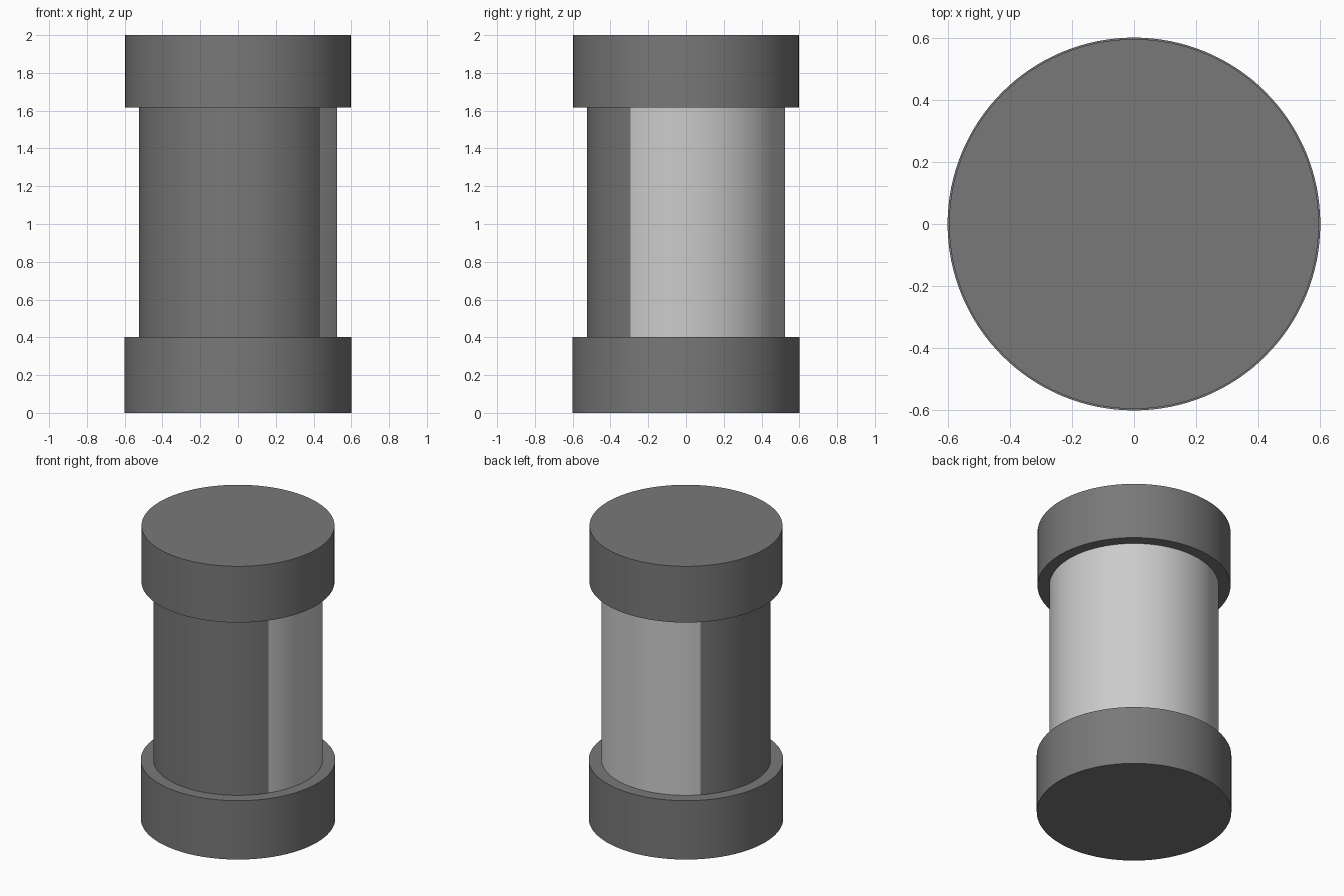
import bpy, bmesh
from math import radians, cos, sin

if "Cube" in bpy.data.objects:
    bpy.data.objects.remove(bpy.data.objects["Cube"])


def material(name, grey):
    m = bpy.data.materials.new(name)
    m.diffuse_color = (grey, grey, grey, 1)
    m.use_nodes = True
    m.node_tree.nodes["Principled BSDF"].inputs["Base Color"].default_value = m.diffuse_color
    return m


def finish(name, bm, mat):
    bmesh.ops.recalc_face_normals(bm, faces=bm.faces)
    mesh = bpy.data.meshes.new(name)
    bm.to_mesh(mesh)
    bm.free()
    ob = bpy.data.objects.new(name, mesh)
    bpy.context.collection.objects.link(ob)
    mesh.materials.append(mat)
    bpy.ops.object.select_all(action='DESELECT')
    ob.select_set(True)
    bpy.context.view_layer.objects.active = ob
    bpy.ops.object.shade_smooth_by_angle(angle=radians(30))
    return ob


def cap(name, radius, z0, z1, mat):
    bm = bmesh.new()
    bmesh.ops.create_cone(bm, cap_ends=True, segments=128, radius1=radius,
                          radius2=radius, depth=z1 - z0)
    bmesh.ops.translate(bm, verts=bm.verts, vec=(0, 0, (z0 + z1) / 2))
    return finish(name, bm, mat)


def wall(name, radius, z0, z1, start, end, mat):
    bm = bmesh.new()
    steps = 64
    previous = None
    for i in range(steps + 1):
        a = radians(start + (end - start) * i / steps)
        pair = [bm.verts.new((radius * cos(a), radius * sin(a), z)) for z in (z0, z1)]
        if previous:
            bm.faces.new((previous[0], pair[0], pair[1], previous[1]))
        previous = pair
    # keep the open wall facing outwards
    ob = finish(name, bm, mat)
    p = ob.data.polygons[0]
    if p.normal.x * p.center.x + p.normal.y * p.center.y < 0:
        ob.data.flip_normals()
    return ob


dark = material("dark_grey", 0.19)
light = material("light_grey", 0.75)

# wide end caps
cap("bottom_cap", 0.602, 0.0, 0.402, dark)
cap("top_cap", 0.597, 1.616, 2.0, dark)

# cylindrical body, split into a light and a dark side
wall("body_light_side", 0.524, 0.402, 1.616, -34, 135, light)
wall("body_dark_side", 0.524, 0.402, 1.616, 135, 326, dark)
